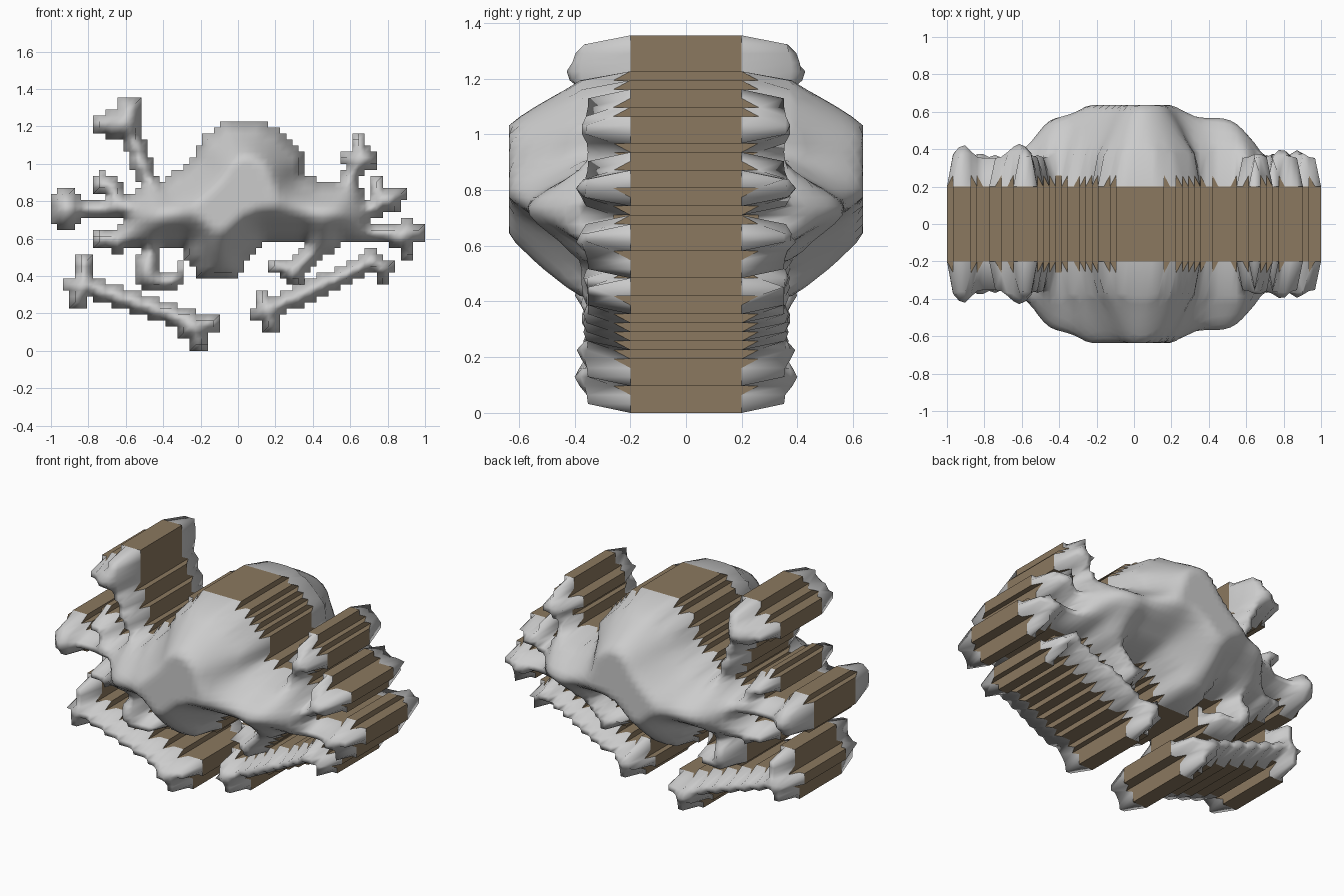
import bpy
from math import hypot

if "Cube" in bpy.data.objects:
    bpy.data.objects.remove(bpy.data.objects["Cube"])

N = 62                 # cells across the 2 unit width
C = 2 / N              # cell size
RIM, TOP = 0.20, 0.635


def cells(inside):
    """Grid cells whose centre lies inside a shape."""
    return {(i, j) for i in range(N) for j in range(42)
            if inside(-1 + (i + .5) * C, (j + .5) * C)}


def polygon(pts):
    def inside(x, z):
        hit = False
        for (x1, z1), (x2, z2) in zip(pts, pts[1:] + pts[:1]):
            if (z1 > z) != (z2 > z) and x < x1 + (z - z1) * (x2 - x1) / (z2 - z1):
                hit = not hit
        return hit
    return cells(inside)


def shaft(x1, z1, x2, z2, r=.054):
    dx, dz = x2 - x1, z2 - z1

    def inside(x, z):
        t = ((x - x1) * dx + (z - z1) * dz) / (dx * dx + dz * dz)
        t = min(1, max(0, t))
        return hypot(x - x1 - t * dx, z - z1 - t * dz) < r
    return cells(inside)


def bone(line, *boxes):
    """A shaft with blocky knuckles, each box is x0, x1, z0, z1."""
    out = shaft(*line)
    for x0, x1, z0, z1 in boxes:
        out |= cells(lambda x, z: x0 < x < x1 and z0 < z < z1)
    return out


def mesh_object(name, verts, faces):
    me = bpy.data.meshes.new(name)
    me.from_pydata(verts, [], faces)
    ob = bpy.data.objects.new(name, me)
    bpy.context.collection.objects.link(ob)
    return ob


def inflate(name, mask):
    """Puffed front and back over a stepped outline, with a brown rim."""
    corner = lambda c: [(c[0], c[1]), (c[0] + 1, c[1]),
                        (c[0] + 1, c[1] + 1), (c[0], c[1] + 1)]
    count = {}
    for c in mask:
        for v in corner(c):
            count[v] = count.get(v, 0) + 1
    edge = [v for v in count if count[v] < 4]
    # height rises roundly with distance from the outline, then levels off
    h, inner, deep = {}, [], []
    for v in count:
        if count[v] < 4:
            h[v] = RIM + (.06 if count[v] == 3 else 0)
        else:
            d = min(hypot(v[0] - e[0], v[1] - e[1]) for e in edge) * C
            h[v] = RIM + .47 * (d / .2) ** .62
            inner.append(v)
            if d > 2.5 * C:
                deep.append(v)
    # smooth the puffed area without pulling it down to the rim
    inside = set(inner)
    for step in range(7):
        new = dict(h)
        for i, j in (inner if step < 2 else deep):
            near = [h[i + a, j + b] for a in (-1, 0, 1) for b in (-1, 0, 1)
                    if (i + a, j + b) in inside]
            new[i, j] = .6 * h[i, j] + .4 * sum(near) / len(near)
        h = new
    idx = {v: k for k, v in enumerate(count)}
    n = len(idx)
    verts = [(-1 + v[0] * C, s * min(h[v], TOP), v[1] * C)
             for s in (-1, 1) for v in idx]
    sides, rim = [], []
    for c in mask:
        q = corner(c)
        f = [idx[v] for v in q]
        sides += [f, [k + n for k in reversed(f)]]
        for k, (di, dj) in enumerate([(0, -1), (1, 0), (0, 1), (-1, 0)]):
            if (c[0] + di, c[1] + dj) not in mask:
                a, b = f[k], f[(k + 1) % 4]
                rim.append((b, a, a + n, b + n))
    puff = mesh_object(name + "_sides", verts, sides)
    band = mesh_object(name + "_rim", verts, rim)
    band.data.materials.append(brown)
    bpy.ops.object.select_all(action='DESELECT')
    puff.select_set(True)
    bpy.context.view_layer.objects.active = puff
    bpy.ops.object.shade_smooth_by_angle(angle=2.5)


brown = bpy.data.materials.new("brown")
brown.diffuse_color = (.26, .19, .115, 1)
brown.use_nodes = True
brown.node_tree.nodes["Principled BSDF"].inputs["Base Color"].default_value = brown.diffuse_color

# domed body
body = polygon([
    (-.09, 1.22), (.15, 1.22), (.21, 1.18), (.29, 1.13), (.35, 1.03), (.37, .94),
    (.46, .91), (.55, .88), (.66, .88), (.70, .78), (.71, .67), (.66, .59),
    (.57, .58), (.48, .50), (.39, .54), (.33, .59), (.14, .58), (.05, .48),
    (0, .41), (-.06, .38), (-.22, .38), (-.22, .44), (-.28, .48), (-.28, .54),
    (-.39, .56), (-.43, .50), (-.53, .50), (-.53, .54), (-.59, .57), (-.61, .64),
    (-.62, .81), (-.56, .85), (-.45, .88), (-.30, .98), (-.22, 1.07), (-.19, 1.14)])
# left limbs, top to bottom
body |= bone((-.59, 1.2, -.47, .88), (-.63, -.53, 1.2, 1.36), (-.76, -.6, 1.17, 1.26),
             (-.7, -.6, 1.12, 1.29), (-.6, -.5, 1.16, 1.27))
body |= bone((-.71, .9, -.61, .78), (-.76, -.66, .85, .95))
body |= bone((-.9, .75, -.6, .75), (-.97, -.87, .78, .88),
             (-1, -.83, .69, .83), (-.97, -.87, .65, .75))
body |= bone((-.68, .59, -.58, .62), (-.76, -.64, .55, .64), (-.69, -.6, .5, .6))
body |= bone((-.49, .48, -.48, .36), (-.53, -.32, .32, .39), (-.43, -.29, .36, .43),
             (-.32, -.28, .42, .47))
# right limbs, top to bottom
body |= bone((.65, 1.05, .58, .87), (.6, .69, 1.02, 1.15),
             (.56, .65, .99, 1.06), (.63, .73, .98, 1.05))
body |= bone((.68, .73, .81, .83), (.72, .79, .81, .95),
             (.76, .89, .8, .86), (.76, .86, .75, .82))
body |= bone((.7, .62, .88, .62), (.88, .93, .65, .71), (.84, 1, .57, .67),
             (.81, .93, .54, .58), (.87, .93, .48, .56))
body |= bone((.43, .55, .28, .43), (.15, .25, .43, .48),
             (.19, .33, .41, .48), (.25, .37, .36, .43))
inflate("body", body)

# loose bones below
inflate("left_bone", bone((-.82, .35, -.2, .14), (-.87, -.76, .33, .51),
        (-.93, -.77, .32, .39), (-.9, -.8, .24, .33), (-.26, -.15, 0, .14),
        (-.22, -.09, .1, .2), (-.31, -.26, .06, .16)))
inflate("right_bone", bone((.14, .21, .73, .48), (.05, .24, .17, .23),
        (.11, .15, .22, .31), (.12, .24, .1, .22), (.68, .75, .46, .54),
        (.63, .83, .41, .48), (.73, .8, .35, .43)))
